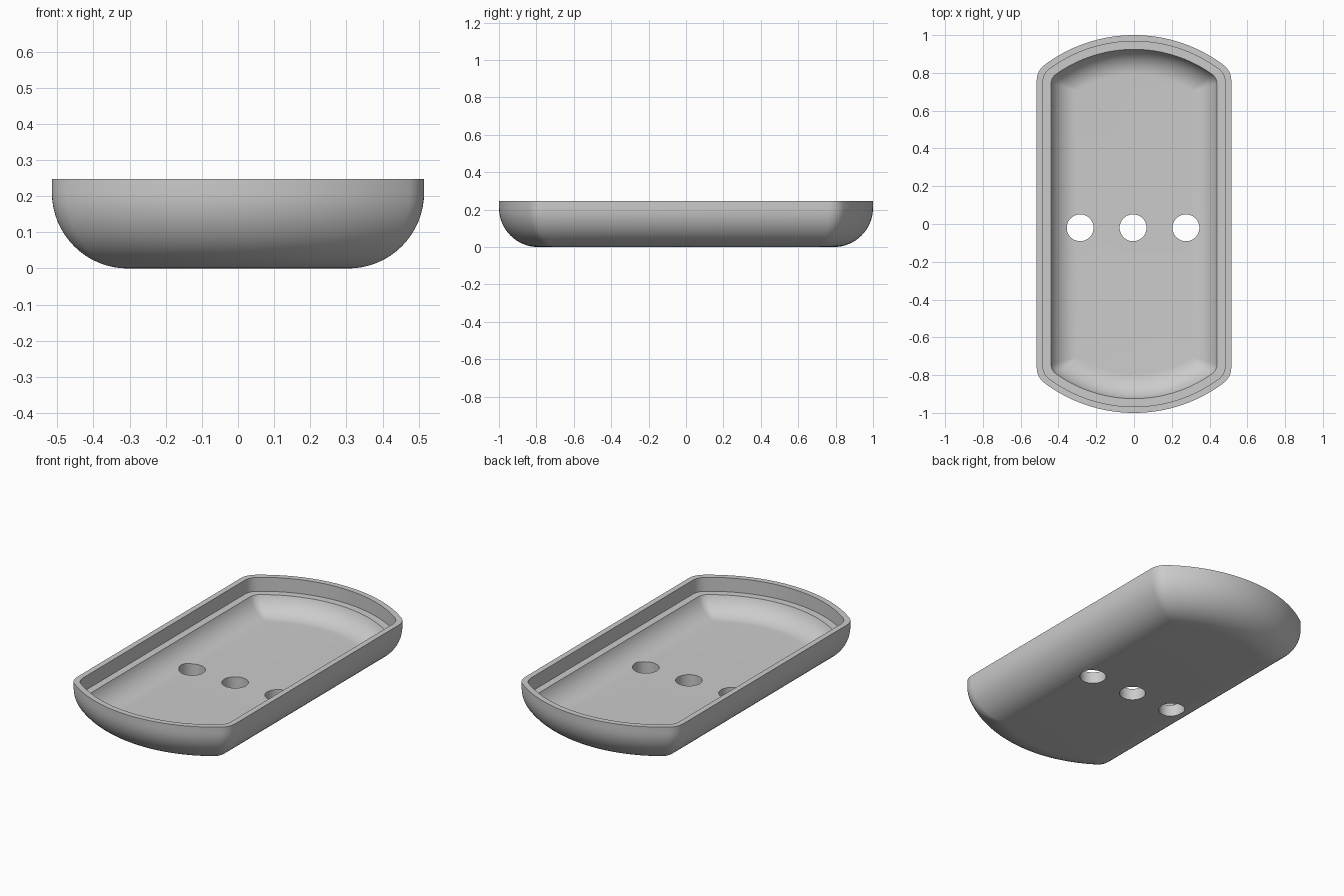
import bpy, bmesh
from math import sin, cos, pi, sqrt, atan2

if "Cube" in bpy.data.objects:
    bpy.data.objects.remove(bpy.data.objects["Cube"])

HALF_W, END_R, END_Y, CORNER_R = 0.515, 0.79, 0.21, 0.1
HEIGHT, FILLET, WALL, LEDGE_Z, LIP = 0.247, 0.21, 0.068, 0.165, 0.033

grey = bpy.data.materials.new("plain_grey")
grey.use_nodes = True
colour = (0.6, 0.6, 0.6, 1)
grey.diffuse_color = colour
grey.node_tree.nodes["Principled BSDF"].inputs["Base Color"].default_value = colour


def outline(inset):
    """Plan outline with straight sides, bowed ends and rounded corners."""
    w, big = HALF_W - inset, END_R - inset
    r = CORNER_R * max(0, 1 - inset / FILLET)
    cx = w - r
    cy = END_Y + sqrt((big - r) ** 2 - cx ** 2)
    tangent = atan2(cy - END_Y, cx)
    quarter = []
    for i in range(17):
        a = pi / 2 + (tangent - pi / 2) * i / 16
        quarter.append((big * cos(a), END_Y + big * sin(a)))
    for i in range(1, 9):
        a = tangent * (1 - i / 8)
        quarter.append((cx + r * cos(a), cy + r * sin(a)))
    right = quarter + [(x, -y) for x, y in reversed(quarter)]
    return right + [(-x, y) for x, y in reversed(right[1:-1])]


# Wall section as (inset, height): outside, rim, ledge, then inside
section = []
for i in range(17):
    a = pi / 2 * i / 16
    section.append((FILLET - FILLET * sin(a), FILLET - FILLET * cos(a)))
section += [(0, HEIGHT), (LIP, HEIGHT), (LIP, LEDGE_Z)]
inner_r = FILLET - WALL
start = math_angle = atan2(sqrt(inner_r ** 2 - (FILLET - LEDGE_Z) ** 2), FILLET - LEDGE_Z)
for i in range(15):
    a = start * (1 - i / 14)
    section.append((FILLET - inner_r * sin(a), FILLET - inner_r * cos(a)))

# Tray shell
bm = bmesh.new()
rings = [[bm.verts.new((x, y, z)) for x, y in outline(d)] for d, z in section]
count = len(rings[0])
for low, high in zip(rings, rings[1:]):
    for i in range(count):
        j = (i + 1) % count
        bm.faces.new((low[i], low[j], high[j], high[i]))
bm.faces.new(rings[0])
bm.faces.new(rings[-1])
bmesh.ops.remove_doubles(bm, verts=bm.verts, dist=0.0001)
bmesh.ops.recalc_face_normals(bm, faces=bm.faces)
mesh = bpy.data.meshes.new("tray_shell")
bm.to_mesh(mesh)
bm.free()
tray = bpy.data.objects.new("tray_shell", mesh)
bpy.context.collection.objects.link(tray)
mesh.materials.append(grey)

# Three round holes through the floor
for x in (-0.285, -0.005, 0.275):
    bpy.ops.mesh.primitive_cylinder_add(vertices=48, radius=0.071, depth=0.4, location=(x, -0.02, 0))
    cutter = bpy.context.object
    cutter.name = "hole_cutter"
    cutter.hide_render = True
    cutter.data.materials.append(grey)
    cut = tray.modifiers.new("hole", "BOOLEAN")
    cut.operation, cut.solver, cut.object = "DIFFERENCE", "EXACT", cutter
    bpy.ops.object.select_all(action="DESELECT")
    tray.select_set(True)
    bpy.context.view_layer.objects.active = tray
    bpy.ops.object.modifier_apply(modifier=cut.name)
    bpy.data.objects.remove(cutter)

bpy.ops.object.shade_smooth_by_angle(angle=pi / 6)
